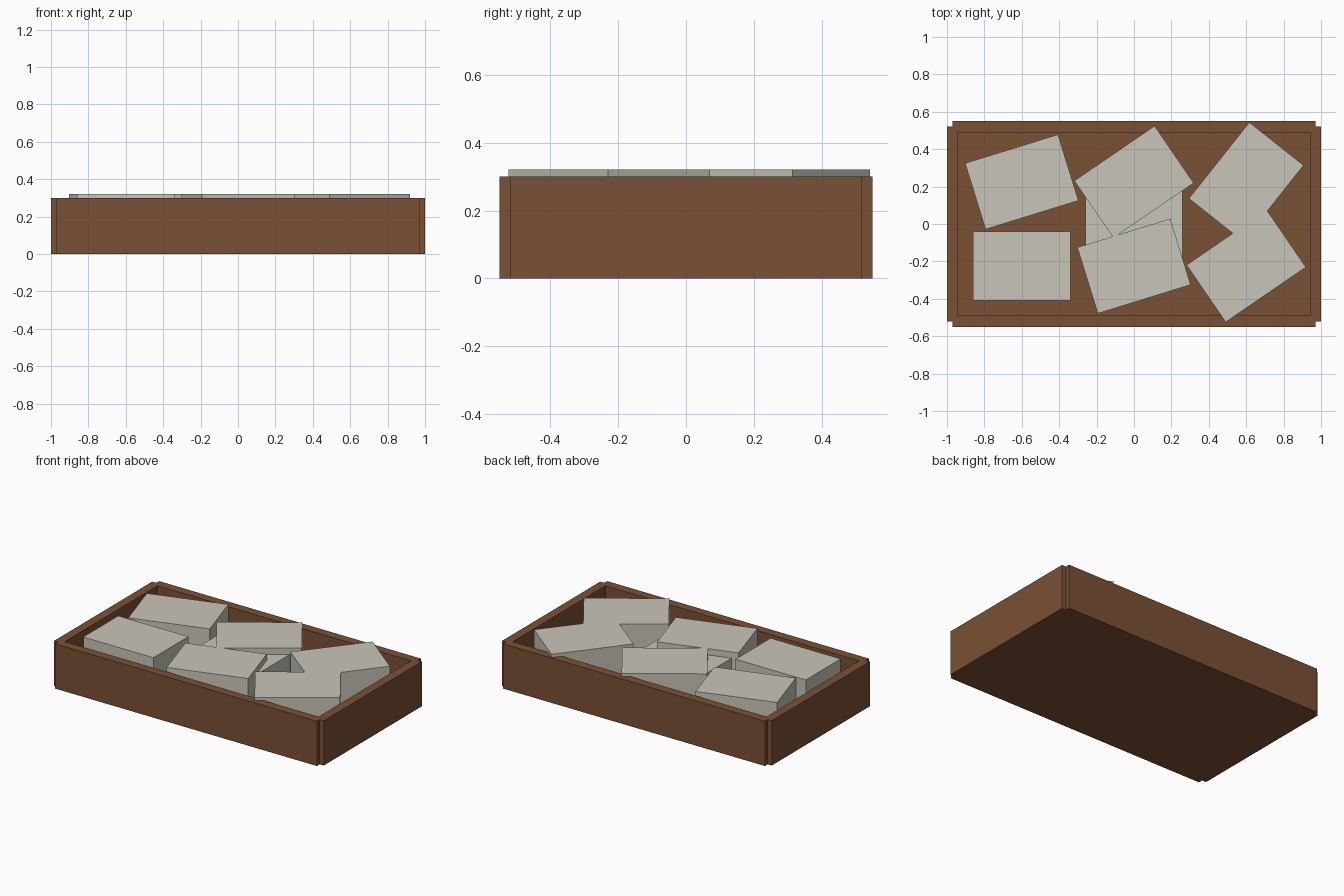
import bpy
import math

if "Cube" in bpy.data.objects:
    bpy.data.objects.remove(bpy.data.objects["Cube"])


def material(name, rgb):
    m = bpy.data.materials.new(name)
    m.diffuse_color = (*rgb, 1.0)
    m.use_nodes = True
    m.node_tree.nodes["Principled BSDF"].inputs["Base Color"].default_value = m.diffuse_color
    return m


wood = material("brown_wood", (0.195, 0.082, 0.035))
stone = material("pale_stone", (0.58, 0.56, 0.49))


def box(name, x, y, z0, z1, sx, sy, mat, angle=0.0):
    bpy.ops.mesh.primitive_cube_add(size=1, location=(x, y, (z0 + z1) / 2),
                                    rotation=(0, 0, angle))
    ob = bpy.context.object
    ob.name = name
    ob.scale = (sx, sy, z1 - z0)
    ob.data.materials.append(mat)
    return ob


# Tray: floor and four walls that meet at small corner notches
FLOOR = 0.04
box("tray_floor", 0, 0, 0, FLOOR, 1.94, 1.04, wood)
for side, s in (("front", -1), ("back", 1)):
    box(side + "_wall", 0, s * 0.52, 0, 0.30, 1.94, 0.06, wood)
for side, s in (("left", -1), ("right", 1)):
    box(side + "_wall", s * 0.97, 0, 0, 0.30, 0.06, 1.04, wood)

# Stone blocks: two rows of three, each turned a little further
for row in range(2):
    for col in range(3):
        box(f"stone_block_{row}_{col}", (col - 1) * 0.6, (row - 0.5) * 0.45,
            FLOOR, 0.322, 0.52, 0.37, stone, 0.3 * (row + col))

# Lower block wedged in the middle
box("middle_stone_block", 0, 0, FLOOR, 0.28, 0.52, 0.37, stone)
